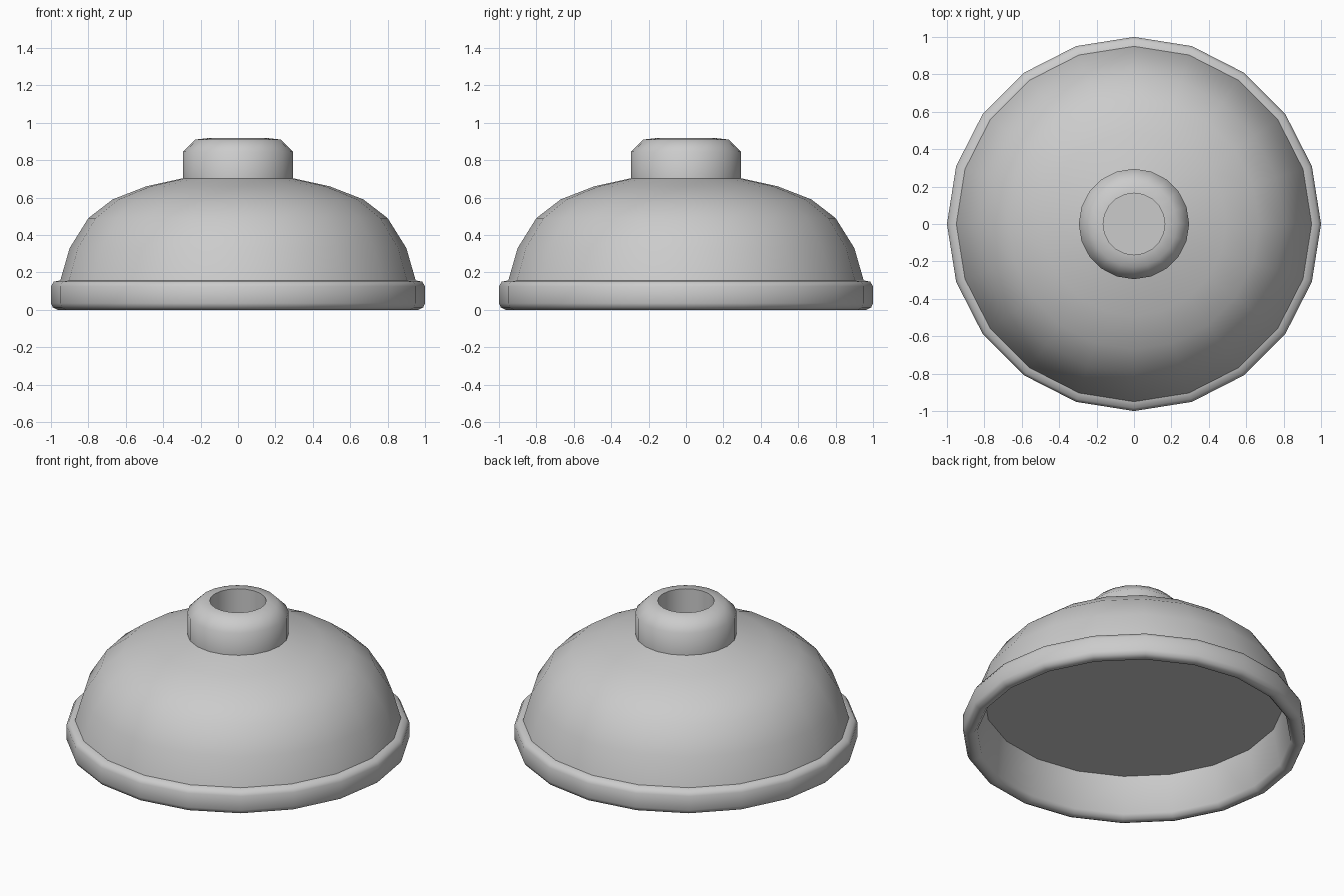
import bpy, bmesh, math

if "Cube" in bpy.data.objects:
    bpy.data.objects.remove(bpy.data.objects["Cube"])

SIDES = 20


def lathe(name, profile, angle=40):
    """Spin (radius, z) points about z; a zero radius closes with a cap."""
    bm = bmesh.new()
    rings = []
    for r, z in profile:
        if r == 0:
            rings.append([bm.verts.new((0, 0, z))] * SIDES)
        else:
            rings.append([bm.verts.new((r * math.cos(math.tau * i / SIDES),
                                        r * math.sin(math.tau * i / SIDES), z))
                          for i in range(SIDES)])
    for a, b in zip(rings, rings[1:]):
        for i in range(SIDES):
            j = (i + 1) % SIDES
            corners = list(dict.fromkeys((a[i], a[j], b[j], b[i])))
            bm.faces.new(corners)
    bmesh.ops.recalc_face_normals(bm, faces=bm.faces)
    mesh = bpy.data.meshes.new(name)
    bm.to_mesh(mesh)
    bm.free()
    ob = bpy.data.objects.new(name, mesh)
    bpy.context.collection.objects.link(ob)
    bpy.ops.object.select_all(action='DESELECT')
    ob.select_set(True)
    bpy.context.view_layer.objects.active = ob
    bpy.ops.object.shade_smooth_by_angle(angle=math.radians(angle))
    return ob


# underside recess and its flat ceiling, rolled rim
rim = [(0, 0.26), (0.875, 0.26), (0.915, 0.03), (0.935, 0.005), (0.965, 0),
       (0.99, 0.012), (1.0, 0.035), (1.0, 0.125), (0.985, 0.15), (0.95, 0.157)]
# bulging bell
bell = [(0.90, 0.33), (0.80, 0.49), (0.67, 0.59), (0.49, 0.66), (0.295, 0.703)]
# collar with a bevelled top and a blind socket
collar = [(0.295, 0.845), (0.23, 0.91), (0.165, 0.917), (0.165, 0.65), (0, 0.65)]

lathe("bell_shade", rim + bell + collar, 62)
